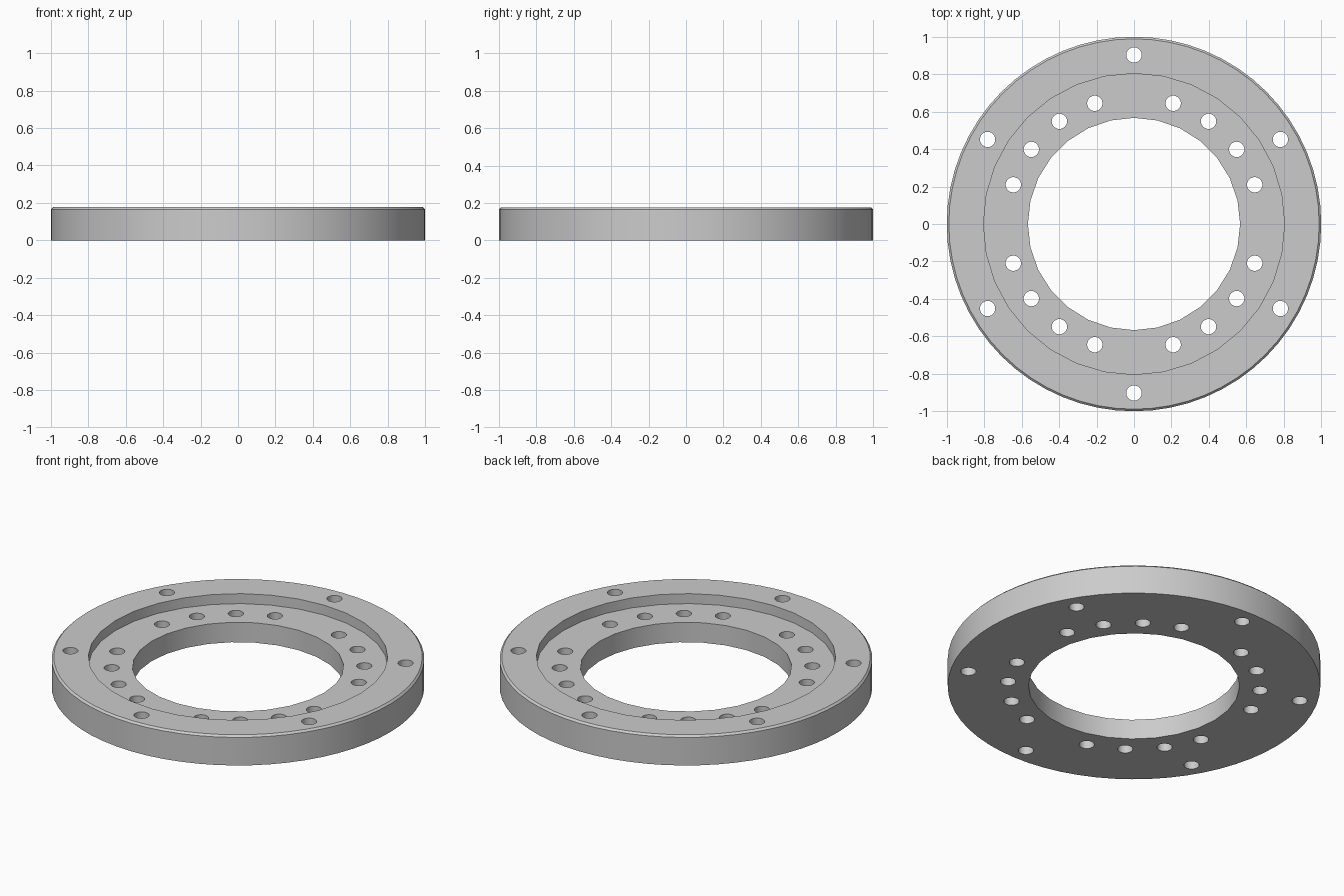
import bpy, bmesh, math
from mathutils import Matrix

HEIGHT = 0.177
RECESS_Z = 0.118
CHAMFER = 0.011

cube = bpy.data.objects.get("Cube")
if cube:
    bpy.data.objects.remove(cube, do_unlink=True)

# Plain grey metal
metal = bpy.data.materials.new("grey_metal")
metal.use_nodes = True
grey = (0.6, 0.6, 0.6, 1.0)
metal.diffuse_color = grey
metal.node_tree.nodes["Principled BSDF"].inputs["Base Color"].default_value = grey


def add_cylinder(bm, radius, z0, z1, sides, x=0.0, y=0.0):
    place = Matrix.Translation((x, y, (z0 + z1) / 2)) @ Matrix.Rotation(math.pi / 2, 4, "Z")
    return bmesh.ops.create_cone(bm, cap_ends=True, segments=sides, radius1=radius,
                                 radius2=radius, depth=z1 - z0, matrix=place)


def make_object(name, bm):
    mesh = bpy.data.meshes.new(name)
    bm.to_mesh(mesh)
    bm.free()
    mesh.materials.append(metal)
    obj = bpy.data.objects.new(name, mesh)
    bpy.context.collection.objects.link(obj)
    return obj


def cut(target, cutter):
    cutter.hide_render = True
    mod = target.modifiers.new(cutter.name, "BOOLEAN")
    mod.operation = "DIFFERENCE"
    mod.solver = "EXACT"
    mod.object = cutter
    bpy.ops.object.select_all(action="DESELECT")
    bpy.context.view_layer.objects.active = target
    target.select_set(True)
    bpy.ops.object.modifier_apply(modifier=mod.name)
    bpy.data.objects.remove(cutter, do_unlink=True)


# Solid disc with a chamfered top rim
bm = bmesh.new()
add_cylinder(bm, 1.0, 0.0, HEIGHT, 64)
rim = [e for e in bm.edges if all(v.co.z > HEIGHT - 0.001 for v in e.verts)]
bmesh.ops.bevel(bm, geom=rim, offset=CHAMFER, segments=1, affect="EDGES")
ring = make_object("flange_ring", bm)

# Shallow stepped recess
bm = bmesh.new()
add_cylinder(bm, 0.804, RECESS_Z, HEIGHT + 0.1, 32)
cut(ring, make_object("recess_cutter", bm))

# Central bore
bm = bmesh.new()
add_cylinder(bm, 0.567, -0.1, HEIGHT + 0.1, 28)
cut(ring, make_object("bore_cutter", bm))

# Bolt holes: six in the outer rim, four per quadrant in the step
bm = bmesh.new()
circles = [(0.903, 90 + 60 * i) for i in range(6)]
circles += [(0.678, 18 * i) for i in range(20) if i % 5]
for radius, degrees in circles:
    a = math.radians(degrees)
    add_cylinder(bm, 0.041, -0.1, HEIGHT + 0.1, 24, radius * math.cos(a), radius * math.sin(a))
cut(ring, make_object("bolt_hole_cutter", bm))

bpy.ops.object.shade_smooth_by_angle(angle=math.radians(30))
